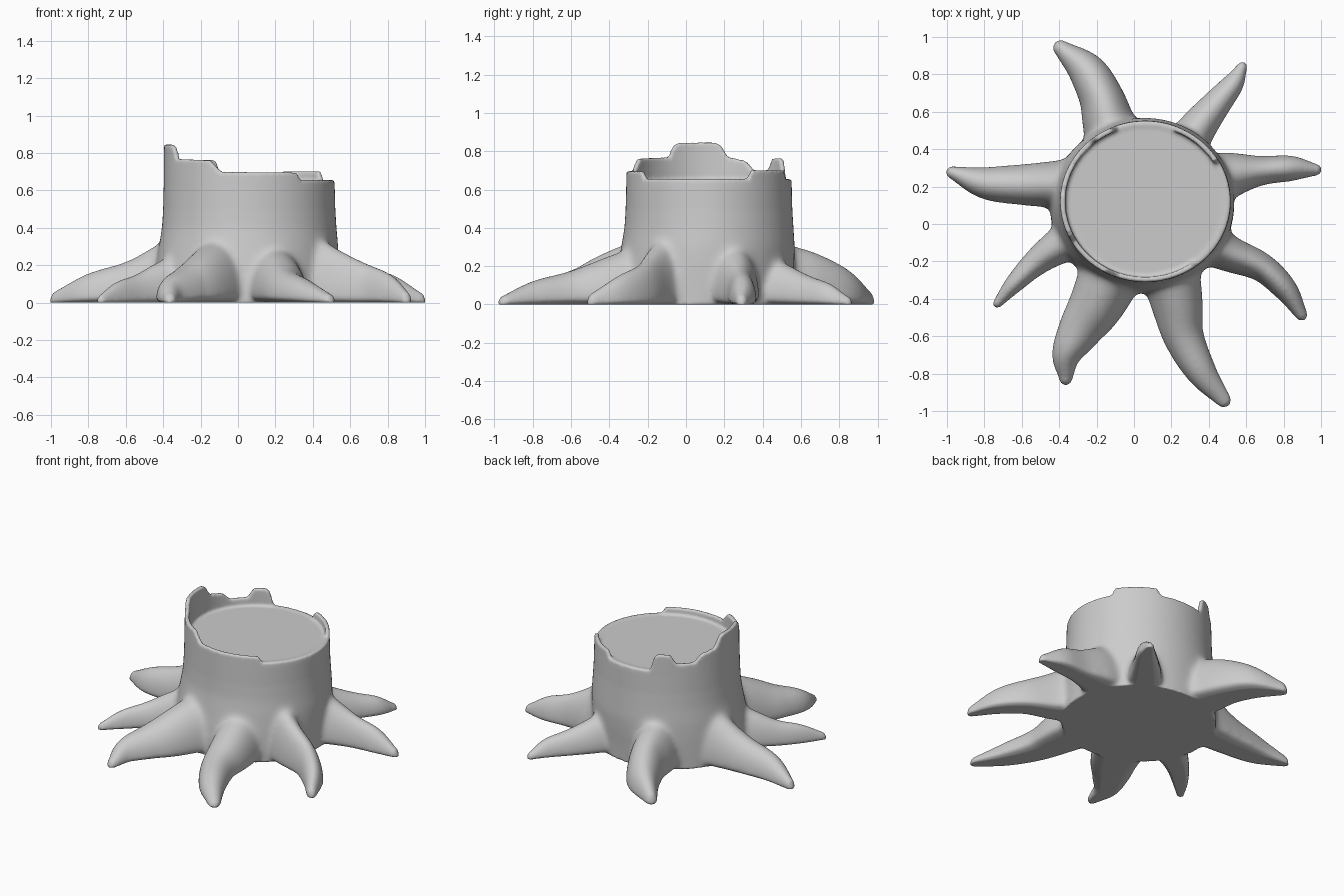
import bpy, bmesh, math
from mathutils import Vector

if "Cube" in bpy.data.objects:
    bpy.data.objects.remove(bpy.data.objects["Cube"])

CX, CY, RX, RY = 0.06, 0.12, 0.457, 0.432   # trunk axis and radii
FLOOR = 0.65                                # sawn face height

# broken rim: (angle in degrees, height)
RIM = [(0, .655), (29, .655), (32, .70), (67, .70), (70, .655), (110, .655), (113, .75),
       (117, .765), (127, .76), (131, .70), (146, .70), (153, .75), (167, .77), (171, .83),
       (176, .845), (202, .845), (207, .825), (210, .77), (242, .76), (250, .70),
       (304, .695), (308, .655), (360, .655)]

# roots: height scale, then (x, y, half width) from inside the trunk to the tip
ROOTS = [
    (1.25, [(.0, .3, .18), (-.12, .5, .15), (-.172, .67, .122), (-.255, .82, .1), (-.39, .94, .044)]),
    (.70, [(.2, .3, .13), (.33, .5, .105), (.44, .64, .08), (.53, .75, .058), (.578, .84, .028)]),
    (.92, [(.3, .2, .16), (.51, .26, .125), (.68, .285, .08), (.84, .297, .068), (.97, .29, .033)]),
    (.97, [(.3, -.05, .14), (.5, -.155, .1), (.68, -.23, .078), (.81, -.35, .064), (.895, -.485, .033)]),
    (.80, [(.16, -.1, .17), (.225, -.4, .145), (.265, -.6, .11), (.36, -.79, .082), (.478, -.94, .042)]),
    (.88, [(-.05, -.1, .19), (-.185, -.4, .155), (-.285, -.56, .12), (-.36, -.7, .08), (-.365, -.825, .037)]),
    (.70, [(-.2, .0, .14), (-.42, -.13, .095), (-.54, -.22, .07), (-.65, -.33, .048), (-.73, -.425, .025)]),
    (1.0, [(-.2, .2, .17), (-.42, .21, .13), (-.6, .21, .11), (-.8, .22, .085), (-.97, .275, .035)]),
]
ROOT_H = [.45, .32, .22, .155, .065]


def rim_height(deg):
    for (a, ha), (b, hb) in zip(RIM, RIM[1:]):
        if a <= deg <= b:
            return ha + (hb - ha) * (deg - a) / (b - a)
    return FLOOR


def loft(bm, rings):
    """Skin closed rings of points and cap both ends."""
    vs = [[bm.verts.new(p) for p in r] for r in rings]
    n = len(vs[0])
    for a, b in zip(vs, vs[1:]):
        for i in range(n):
            j = (i + 1) % n
            bm.faces.new((a[i], a[j], b[j], b[i]))
    bm.faces.new(vs[0][::-1])
    bm.faces.new(vs[-1])


def trunk_ring(scale, z, n=180):
    ring = []
    for i in range(n):
        a = 2 * math.pi * i / n
        zz = rim_height(360 * i / n) if z is None else z
        k = min(1, max(0, (.35 - zz) / .3))         # foot leans front left
        ring.append((CX - .02 * k + RX * scale * math.cos(a),
                     CY - .03 * k + RY * scale * math.sin(a), zz))
    return ring


def root_section(p, q, n=28):
    """Arched top, shallow rounded underside."""
    zc = min(.035, .3 * p.z)
    ring = []
    for j in range(n):
        a = 2 * math.pi * j / n
        c, s = math.cos(a) * p.z, math.sin(a)
        z = zc + s * (max(p.w - zc, zc * .3) if s > 0 else zc + .006)
        ring.append((p.x + q.y * c, p.y - q.x * c, z))
    return ring


def add_root(bm, hs, pts):
    P = [Vector((x, y, w, min(h * hs, .45 - .12 * (i > 0))))
         for i, ((x, y, w), h) in enumerate(zip(pts, ROOT_H))]
    P = [P[0] * 2 - P[1]] + P + [P[-1] * 2 - P[-2]]
    path = []
    for k in range(1, len(P) - 2):          # smooth path through the points
        a, b, c, d = P[k - 1:k + 3]
        for s in range(6):
            t = s / 6
            path.append(.5 * (2 * b + (c - a) * t + (2 * a - 5 * b + 4 * c - d) * t * t
                              + (3 * b - a - 3 * c + d) * t ** 3))
    path.append(P[-2])
    d = (path[-1] - path[-2]).to_2d().normalized()
    end = path[-1]
    for ang in (35, 65, 82):                # rounded tip
        s, c = math.sin(math.radians(ang)), math.cos(math.radians(ang))
        path.append(Vector((end.x + d.x * end.z * s, end.y + d.y * end.z * s, end.z * c, end.w * c)))
    rings = []
    for i, p in enumerate(path):
        q = (path[min(i + 1, len(path) - 1)] - path[max(i - 1, 0)]).to_2d().normalized()
        rings.append(root_section(p, q))
    loft(bm, rings)


def baked(obj):
    """Replace the mesh by its modified result."""
    dg = bpy.context.evaluated_depsgraph_get()
    me = bpy.data.meshes.new_from_object(obj.evaluated_get(dg))
    obj.modifiers.clear()
    obj.data = me


# trunk with hollow broken rim, plus roots
bm = bmesh.new()
profile = [(1.07, -.006), (1.07, .1), (1.065, .2), (1.05, .3), (1.022, .4), (1.007, .5), (1, .62),
           (.995, None), (.935, None), (.93, FLOOR)]
loft(bm, [trunk_ring(s, z) for s, z in profile])
for hs, pts in ROOTS:
    add_root(bm, hs, pts)
bmesh.ops.recalc_face_normals(bm, faces=bm.faces)
me = bpy.data.meshes.new("stump")
bm.to_mesh(me)
bm.free()
stump = bpy.data.objects.new("stump", me)
bpy.context.collection.objects.link(stump)

# fuse into one skin
m = stump.modifiers.new("fuse", 'REMESH')
m.mode = 'VOXEL'
m.voxel_size = 0.01
baked(stump)

# melt the roots into the trunk, keep the rim crisp and the underside level
vg = stump.vertex_groups.new(name="blend")
for v in stump.data.vertices:
    r = math.hypot(v.co.x - CX, v.co.y - CY)
    w = min(1, max(0, (.52 - v.co.z) / .15)) * min(1, max(.1, (.8 - r) / .2))
    w *= min(1, max(0, (v.co.z - .003) / .05))
    vg.add([v.index], w, 'REPLACE')
m = stump.modifiers.new("melt", 'SMOOTH')
m.factor, m.iterations, m.vertex_group = .5, 70, "blend"
m = stump.modifiers.new("soften", 'SMOOTH')
m.factor, m.iterations = .5, 3
baked(stump)

# rest everything on the ground, shade smooth
for v in stump.data.vertices:
    v.co.z = max(v.co.z, 0)
for p in stump.data.polygons:
    p.use_smooth = True
